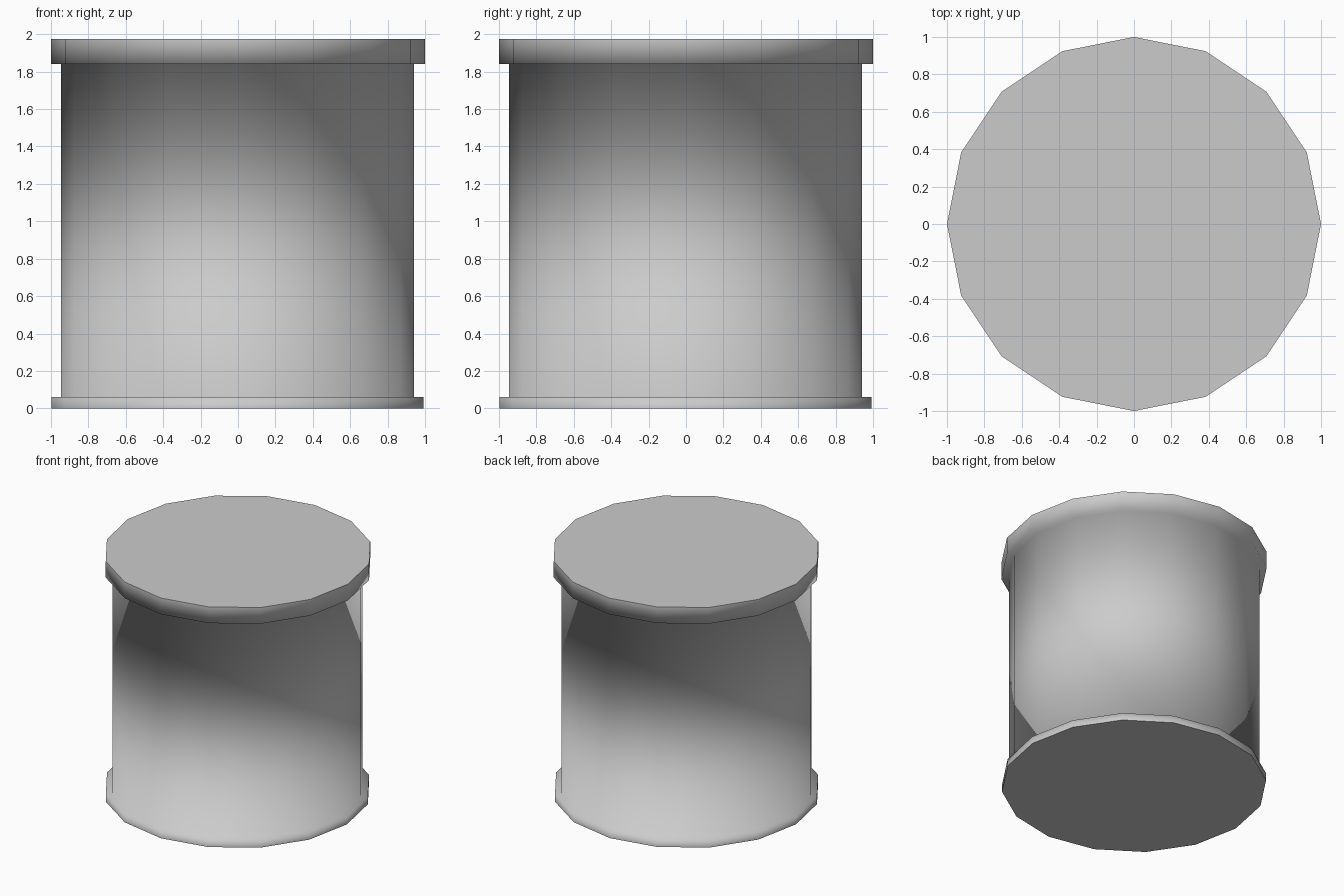
import bpy, bmesh
from math import cos, sin, pi

if "Cube" in bpy.data.objects:
    bpy.data.objects.remove(bpy.data.objects["Cube"])

SIDES = 16

# Profile of the drum from bottom to top: radius, height, centre offset in x and y
profile = [
    (0.995, 0.0, -0.003),     # base flange
    (0.995, 0.06, -0.003),
    (0.944, 0.06, -0.003),    # body wall
    (0.944, 1.842, -0.003),
    (1.0, 1.842, 0.0),        # lid rim
    (1.0, 1.975, 0.0),
]

bm = bmesh.new()
rings = [[bm.verts.new((r * cos(2 * pi * i / SIDES) + o,
                        r * sin(2 * pi * i / SIDES) + o, z))
          for i in range(SIDES)] for r, z, o in profile]

# Smooth-shaded sides, welded through the flange and rim steps
for low, high in zip(rings, rings[1:]):
    for i in range(SIDES):
        j = (i + 1) % SIDES
        bm.faces.new((low[i], low[j], high[j], high[i])).smooth = True

# Flat caps
bm.faces.new(rings[0][::-1])
bm.faces.new(rings[-1])

mesh = bpy.data.meshes.new("drum_canister")
bm.to_mesh(mesh)
bm.free()
drum = bpy.data.objects.new("drum_canister", mesh)
bpy.context.collection.objects.link(drum)
